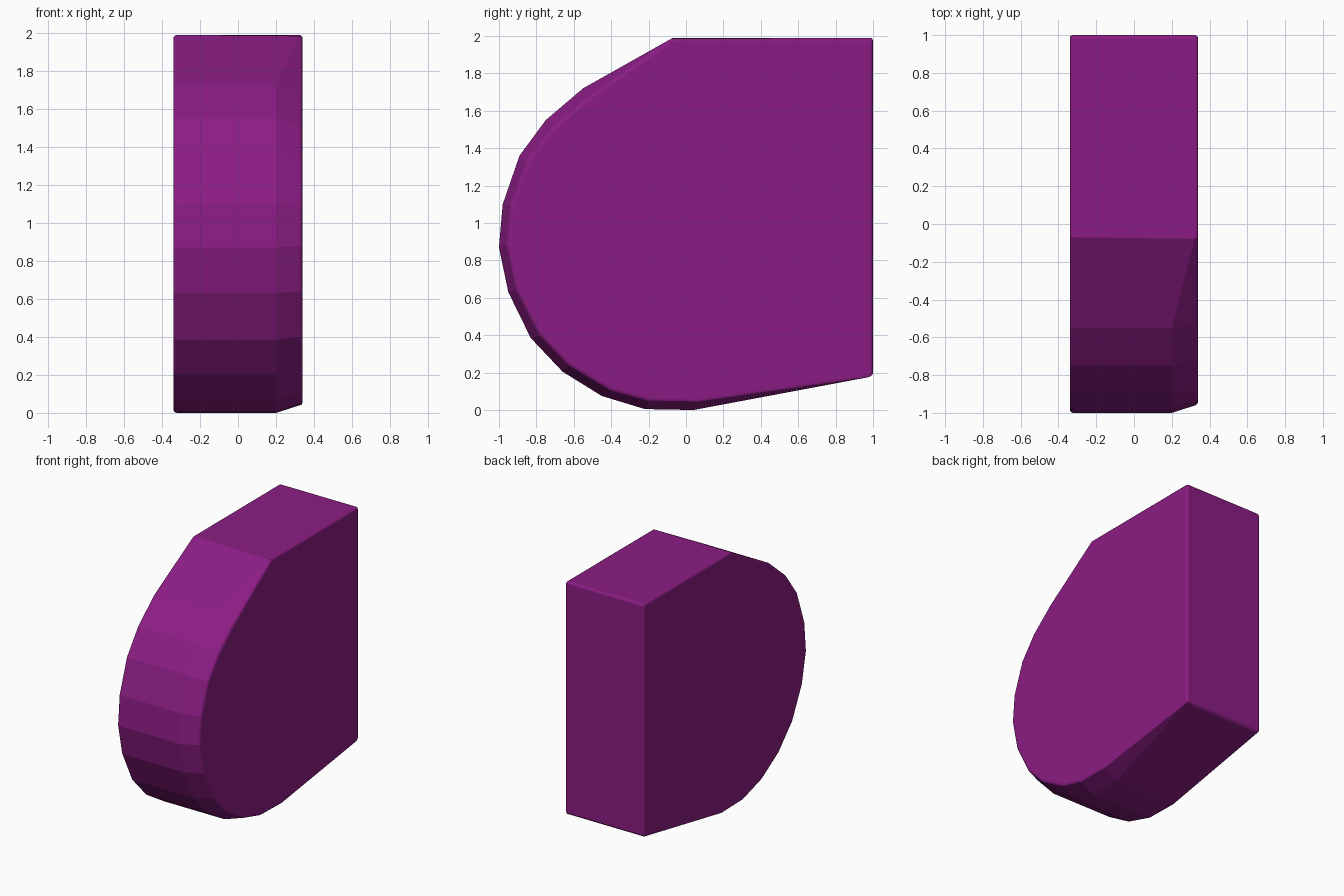
import bpy, bmesh

if "Cube" in bpy.data.objects:
    bpy.data.objects.remove(bpy.data.objects["Cube"])

# Side profile (y, z): straight back and top, faceted round front
corners = [(-0.07, 1.99), (1.0, 1.99), (1.0, 0.18)]
curve = [(0.04, 0.0), (-0.22, 0.005), (-0.45, 0.075), (-0.66, 0.205),
         (-0.83, 0.385), (-0.95, 0.63), (-1.0, 0.87), (-0.98, 1.10),
         (-0.89, 1.36), (-0.75, 1.55), (-0.55, 1.72)]
# Same curve, pulled in on the +x face
inset = [(0.06, 0.045), (-0.20, 0.05), (-0.40, 0.105), (-0.625, 0.24),
         (-0.78, 0.40), (-0.905, 0.64), (-0.955, 0.88), (-0.937, 1.09),
         (-0.85, 1.33), (-0.72, 1.50), (-0.53, 1.665)]
HALF, CHAMFER_X = 0.34, 0.20

bm = bmesh.new()
left = [bm.verts.new((-HALF, y, z)) for y, z in corners + curve]
ends = [bm.verts.new((HALF, y, z)) for y, z in corners]
mid = ends + [bm.verts.new((CHAMFER_X, y, z)) for y, z in curve]
right = ends + [bm.verts.new((HALF, y, z)) for y, z in inset]

# Flat sides
bm.faces.new(left)
bm.faces.new(right)

# Rim, and the chamfer that fades out at the two straight corners
n = len(left)
for i in range(n):
    j = (i + 1) % n
    bm.faces.new((left[i], left[j], mid[j], mid[i]))
    ring = list(dict.fromkeys((mid[i], mid[j], right[j], right[i])))
    if len(ring) > 2:
        bm.faces.new(ring)
bmesh.ops.recalc_face_normals(bm, faces=bm.faces)

mesh = bpy.data.meshes.new("rounded_block")
bm.to_mesh(mesh)
bm.free()
block = bpy.data.objects.new("rounded_block", mesh)
bpy.context.collection.objects.link(block)

# Softened outer edges
bevel = block.modifiers.new("soft_edges", 'BEVEL')
bevel.width = 0.018
bevel.segments = 3
bevel.limit_method = 'ANGLE'
bevel.angle_limit = 0.8

# Purple material
mat = bpy.data.materials.new("purple")
mat.diffuse_color = (0.26, 0.012, 0.23, 1)
mat.use_nodes = True
mat.node_tree.nodes["Principled BSDF"].inputs["Base Color"].default_value = mat.diffuse_color
mesh.materials.append(mat)
